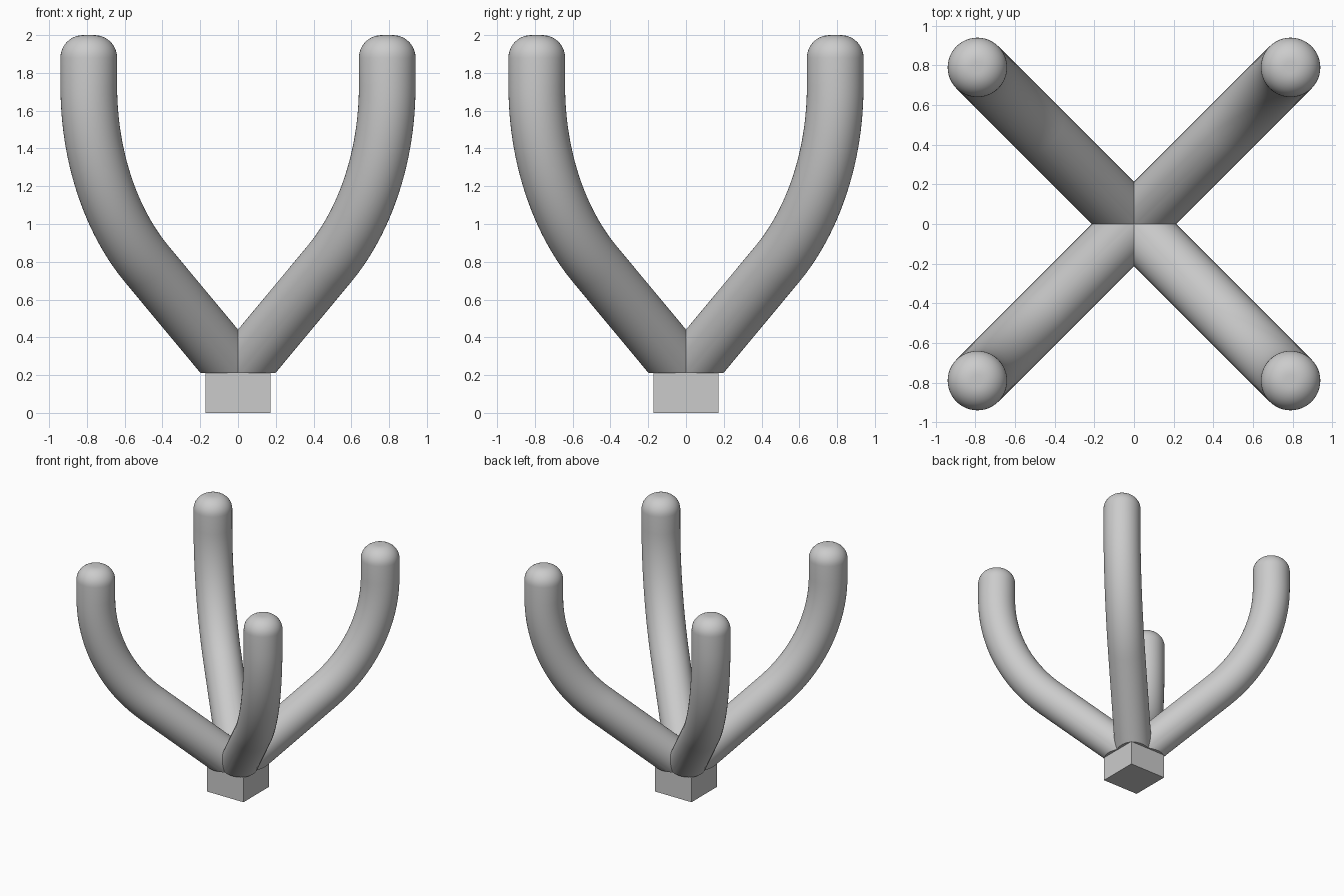
import bpy, bmesh, math
from mathutils import Vector, Matrix

if "Cube" in bpy.data.objects:
    bpy.data.objects.remove(bpy.data.objects["Cube"])

R = 0.15            # tube radius
SIDES = 48
BASE_Z = 0.21       # top of the block, where the arms start
REACH = 0.79 * math.sqrt(2)   # diagonal distance of the upright tips
BEND_TOP = 1.73
BEND_R = 1.24
SLOPE = math.atan(0.85)
FILLET = 0.12


def arm_stations():
    """(distance out, height, heading angle, radius) along one arm."""
    cx = REACH - BEND_R
    turn = math.pi / 2 - SLOPE
    bend = []
    for i in range(25):
        a = turn * (1 - i / 24)
        bend.append((cx + BEND_R * math.cos(a), BEND_TOP - BEND_R * math.sin(a),
                     math.pi / 2 - a, R))
    # straight lower run, carried past the centre so it can be trimmed
    d, z = bend[0][:2]
    out = [(-0.4, z - (d + 0.4) * math.tan(SLOPE), SLOPE, R)] + bend
    # upright tip with a rounded end
    for i in range(11):
        a = math.pi / 2 * i / 10
        out.append((REACH, 2 - FILLET + FILLET * math.sin(a), math.pi / 2,
                    R - FILLET + FILLET * math.cos(a)))
    return out


def arm_mesh():
    bm = bmesh.new()
    side = Vector((0, 1, 0))
    rings = []
    for d, z, h, r in arm_stations():
        up = Vector((-math.sin(h), 0, math.cos(h)))
        ring = []
        for k in range(SIDES):
            t = 2 * math.pi * k / SIDES
            ring.append(bm.verts.new(Vector((d, 0, z)) + r * (math.cos(t) * up + math.sin(t) * side)))
        rings.append(ring)
    for a, b in zip(rings, rings[1:]):
        for k in range(SIDES):
            n = (k + 1) % SIDES
            bm.faces.new((a[k], a[n], b[n], b[k]))
    bm.faces.new(rings[0])
    bm.faces.new(rings[-1])
    bmesh.ops.recalc_face_normals(bm, faces=bm.faces[:])
    bmesh.ops.rotate(bm, verts=bm.verts[:], cent=(0, 0, 0),
                     matrix=Matrix.Rotation(math.pi / 4, 3, 'Z'))

    def trim(co, no):
        res = bmesh.ops.bisect_plane(bm, geom=bm.verts[:] + bm.edges[:] + bm.faces[:],
                                     plane_co=co, plane_no=no, clear_inner=True)
        return [e for e in res['geom_cut'] if isinstance(e, bmesh.types.BMEdge)]

    # flat underside, then mitre against the neighbouring arms
    cap = bmesh.ops.contextual_create(bm, geom=trim((0, 0, BASE_Z), (0, 0, 1)))['faces']
    for f in cap:
        f.normal_update()
        if f.normal.z > 0:
            f.normal_flip()
    trim((0, 0, 0), (1, 0, 0))
    trim((0, 0, 0), (0, 1, 0))
    me = bpy.data.meshes.new("arm")
    bm.to_mesh(me)
    bm.free()
    return me


# four curved arms
mesh = arm_mesh()
for i, name in enumerate(("back_right_arm", "back_left_arm", "front_left_arm", "front_right_arm")):
    arm = bpy.data.objects.new(name, mesh.copy())
    arm.rotation_euler.z = i * math.pi / 2
    bpy.context.collection.objects.link(arm)
    bpy.ops.object.select_all(action='DESELECT')
    arm.select_set(True)
    bpy.context.view_layer.objects.active = arm
    bpy.ops.object.shade_smooth_by_angle(angle=math.radians(30))

# square foot block
bpy.ops.mesh.primitive_cube_add(size=1, location=(0, 0, BASE_Z / 2))
block = bpy.context.object
block.name = "base_block"
block.scale = (0.345, 0.345, BASE_Z)
